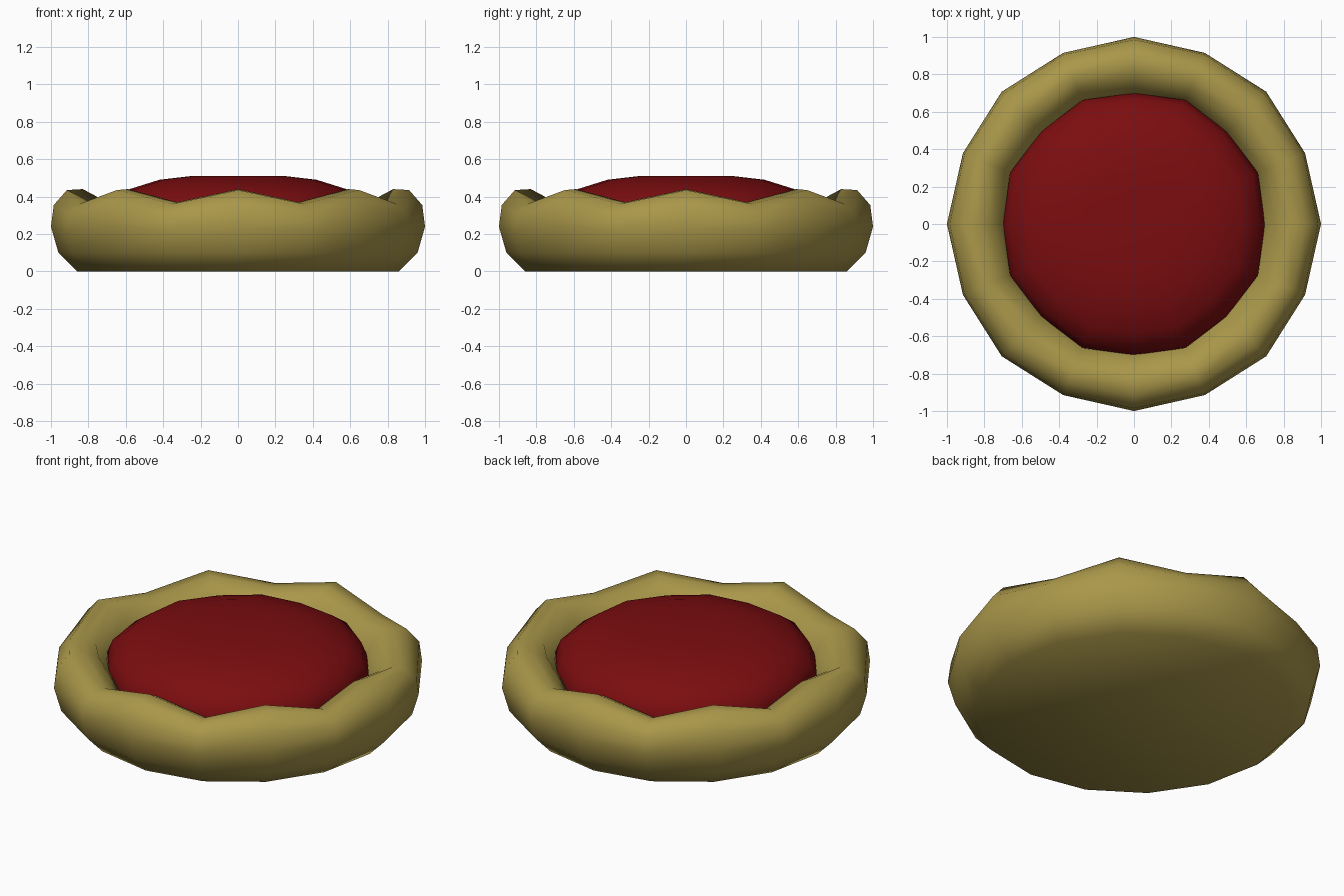
import bpy, bmesh, math

SIDES = 16

cube = bpy.data.objects.get("Cube")
if cube:
    bpy.data.objects.remove(cube)


def material(name, color):
    mat = bpy.data.materials.new(name)
    mat.use_nodes = True
    mat.diffuse_color = color
    mat.node_tree.nodes["Principled BSDF"].inputs["Base Color"].default_value = color
    return mat


def lathe(name, crests, valleys, mat):
    """Spin two profiles that alternate around the axis; both end rings are capped."""
    bm = bmesh.new()
    columns = []
    for i in range(SIDES):
        angle = 2 * math.pi * i / SIDES
        profile = valleys if i % 2 else crests
        columns.append([bm.verts.new((r * math.cos(angle), r * math.sin(angle), z))
                        for r, z in profile])
    for i, col in enumerate(columns):
        nxt = columns[(i + 1) % SIDES]
        for j in range(len(col) - 1):
            bm.faces.new((col[j], nxt[j], nxt[j + 1], col[j + 1]))
    bm.faces.new([c[0] for c in reversed(columns)])
    bm.faces.new([c[-1] for c in columns])
    bmesh.ops.recalc_face_normals(bm, faces=bm.faces)
    mesh = bpy.data.meshes.new(name)
    bm.to_mesh(mesh)
    bm.free()
    mesh.materials.append(mat)
    obj = bpy.data.objects.new(name, mesh)
    bpy.context.collection.objects.link(obj)
    bpy.ops.object.select_all(action="DESELECT")
    obj.select_set(True)
    bpy.context.view_layer.objects.active = obj
    bpy.ops.object.shade_smooth_by_angle(angle=math.radians(50))
    return obj


crust_color = material("golden crust", (0.40, 0.31, 0.068, 1))
jam_color = material("red jam", (0.20, 0.004, 0.005, 1))

# Crust: rounded rim, pinched down at every second side
crest = [(.86, 0), (.96, .10), (1, .24), (.985, .355), (.915, .435),
         (.83, .44), (.755, .40), (.70, .31), (.68, .20)]
valley = [(.86, 0), (.955, .10), (.99, .22), (.98, .30), (.92, .36),
          (.85, .37), (.78, .34), (.72, .27), (.68, .20)]
lathe("crust", crest, valley, crust_color)

# Filling: low dome sitting inside the rim
dome = [(.69, .18), (.70, .30), (.67, .375), (.58, .44), (.42, .49), (.25, .51)]
dome_valley = [(r * 1.025, z) for r, z in dome]
lathe("jam_filling", dome, dome_valley, jam_color)
